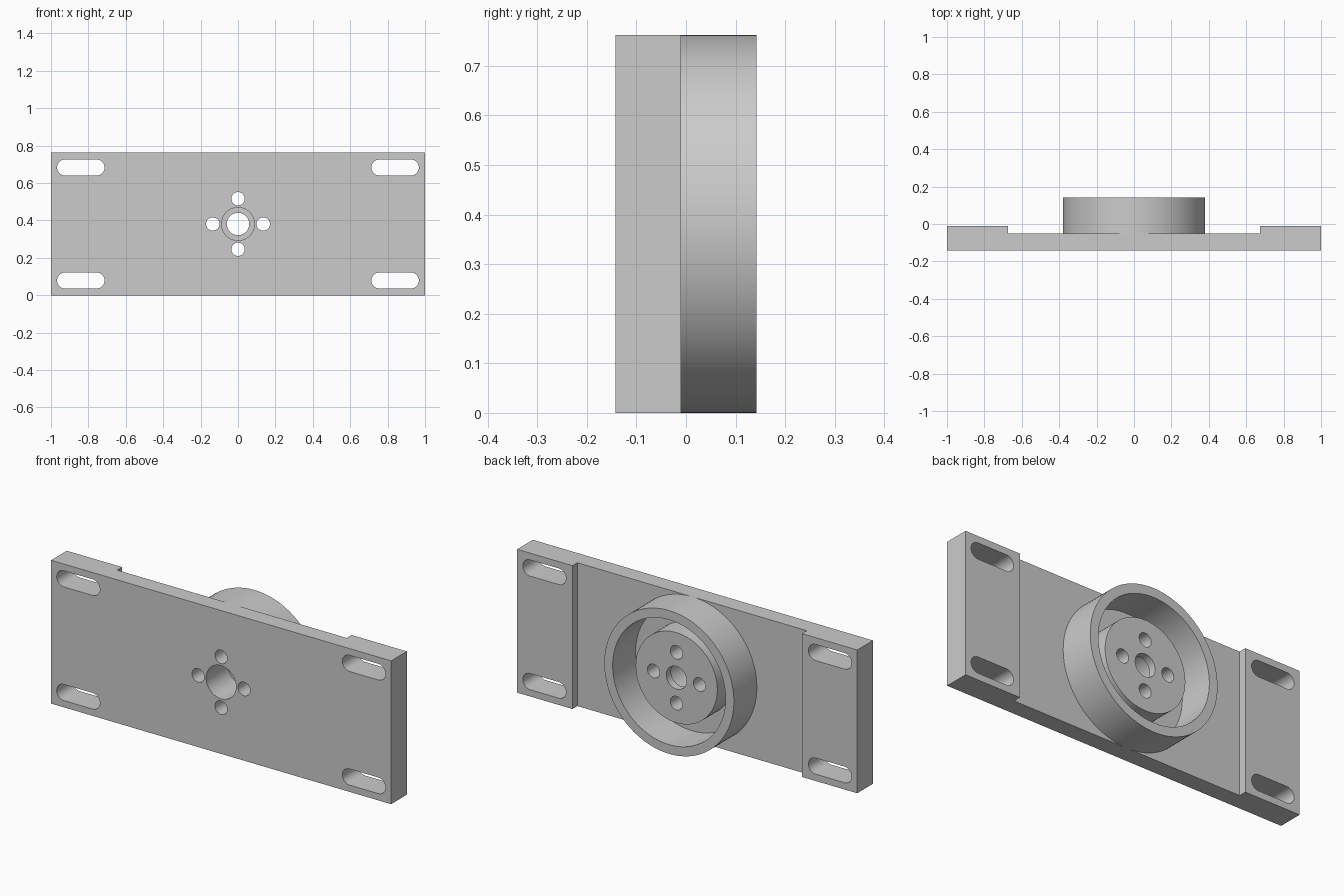
import bpy
import bmesh
from math import pi, radians
from mathutils import Matrix, Vector

if "Cube" in bpy.data.objects:
    bpy.data.objects.remove(bpy.data.objects["Cube"])

grey = bpy.data.materials.new("plain grey")
grey.use_nodes = True
grey.diffuse_color = (0.6, 0.6, 0.6, 1)
grey.node_tree.nodes["Principled BSDF"].inputs["Base Color"].default_value = (0.6, 0.6, 0.6, 1)

FRONT, FLOOR, PAD, BACK = -0.142, -0.051, -0.01, 0.142
HEIGHT = 0.762
MID = HEIGHT / 2
BOSS = 0.08


def add_object(name, bm):
    bmesh.ops.recalc_face_normals(bm, faces=bm.faces)
    mesh = bpy.data.meshes.new(name)
    bm.to_mesh(mesh)
    bm.free()
    mesh.materials.append(grey)
    obj = bpy.data.objects.new(name, mesh)
    bpy.context.collection.objects.link(obj)
    return obj


def box(name, low, high):
    low, high = Vector(low), Vector(high)
    bm = bmesh.new()
    bmesh.ops.create_cube(bm, size=1, matrix=Matrix.Translation((low + high) / 2)
                          @ Matrix.Diagonal(high - low).to_4x4())
    return add_object(name, bm)


def rod(name, radius, y0, y1, x=0, z=MID, stretch=0, sides=96):
    """Round bar along y; stretch pulls its two halves apart into a slot shape."""
    bm = bmesh.new()
    place = Matrix.Translation((x, (y0 + y1) / 2, z)) @ Matrix.Rotation(pi / 2, 4, "X")
    bmesh.ops.create_cone(bm, cap_ends=True, segments=sides, radius1=radius, radius2=radius,
                          depth=y1 - y0, matrix=place @ Matrix.Rotation(pi / sides, 4, "Z"))
    for v in bm.verts:
        v.co.x += stretch if v.co.x > x else -stretch
    return add_object(name, bm)


def cut(target, cutters):
    for cutter in cutters:
        cutter.hide_render = True
        mod = target.modifiers.new("cut", "BOOLEAN")
        mod.operation, mod.solver, mod.object = "DIFFERENCE", "EXACT", cutter
    graph = bpy.context.evaluated_depsgraph_get()
    mesh = bpy.data.meshes.new_from_object(target.evaluated_get(graph))
    target.modifiers.clear()
    target.data = mesh


# Base plate with raised end pads, turned ring and inner hub
plate = box("base_plate", (-1, FRONT, 0), (1, PAD, HEIGHT))
ring = rod("outer_ring", MID, FLOOR, BACK, sides=128)
hub = rod("inner_hub", 0.24, FLOOR, BOSS)

# Recess between the pads, and the ring's bore
recess = box("recess_cutter", (-0.675, FLOOR, -0.1), (0.675, 0.3, HEIGHT + 0.1))
bore = rod("bore_cutter", 0.332, -0.3, 0.3, sides=128)

# Centre hole with a wide front counterbore, and four bolt holes
holes = [rod("centre_hole_cutter", 0.06, -0.3, 0.3, sides=64),
         rod("counterbore_cutter", 0.088, -0.3, 0.04, sides=64)]
for dx, dz in ((1, 0), (-1, 0), (0, 1), (0, -1)):
    holes.append(rod("bolt_hole_cutter", 0.036, -0.3, 0.3, 0.135 * dx, MID + 0.135 * dz, sides=48))

# Mounting slots in the corners
slots = [rod("slot_cutter", 0.043, -0.3, 0.3, 0.84 * sx, MID + 0.302 * sz, 0.084, sides=48)
         for sx in (-1, 1) for sz in (-1, 1)]

cut(plate, [recess] + holes + slots)
cut(ring, [bore])
cut(hub, holes)
for cutter in [recess, bore] + holes + slots:
    bpy.data.objects.remove(cutter)

# Smooth round walls, sharp rims
for obj in bpy.context.selected_objects:
    obj.select_set(False)
for obj in (plate, ring, hub):
    obj.select_set(True)
bpy.context.view_layer.objects.active = plate
bpy.ops.object.shade_smooth_by_angle(angle=radians(30))
